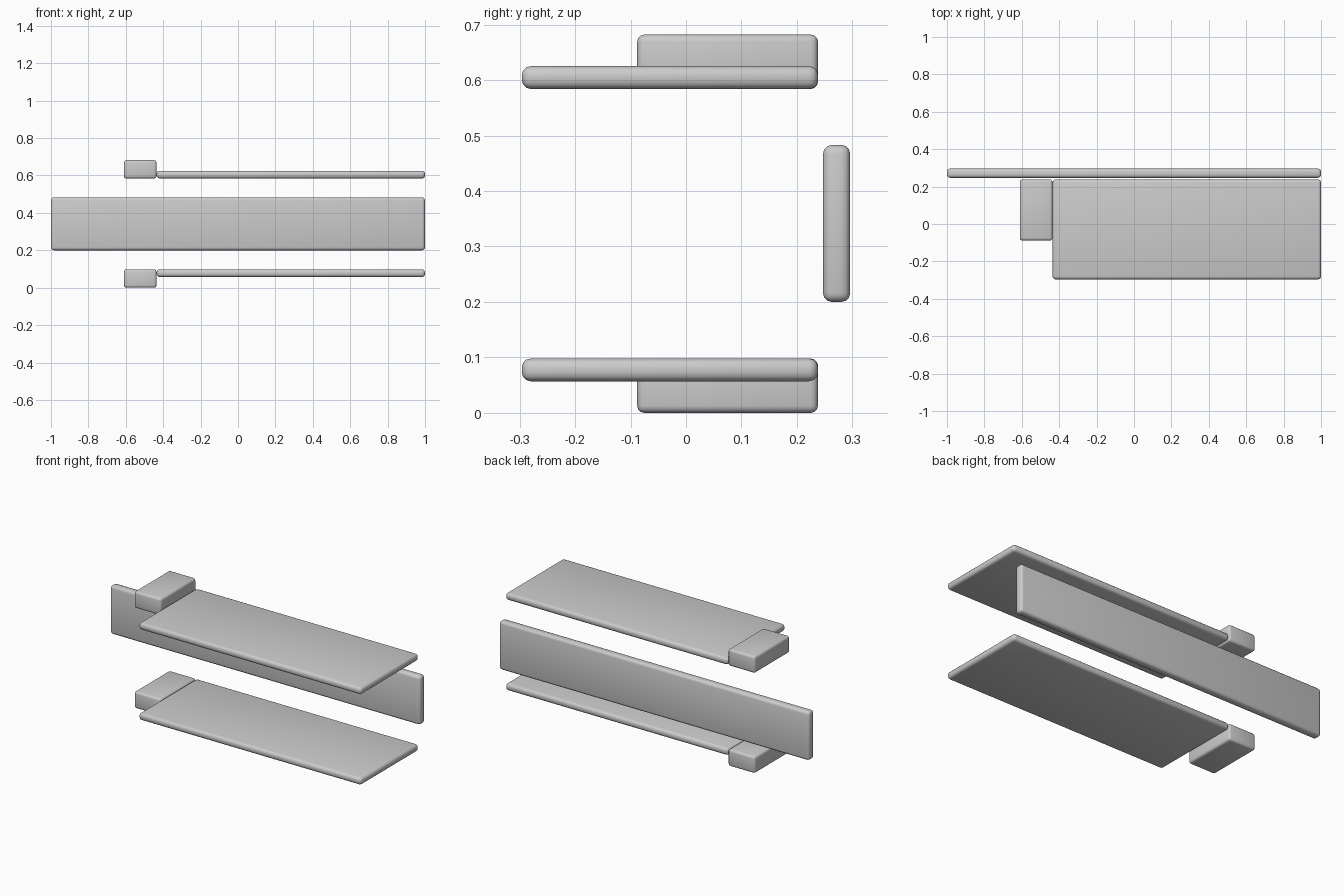
import bpy
from mathutils import Vector

cube = bpy.data.objects.get("Cube")
if cube:
    bpy.data.objects.remove(cube, do_unlink=True)

grey = bpy.data.materials.new("plain grey")
grey.use_nodes = True
grey.diffuse_color = (0.6, 0.6, 0.6, 1)
grey.node_tree.nodes["Principled BSDF"].inputs["Base Color"].default_value = (0.6, 0.6, 0.6, 1)

MID_Z = 0.341  # the shelves and blocks mirror about this height


def rounded_box(name, low, high, radius=0.016):
    """Box between two corners with rounded edges."""
    low, high = Vector(low), Vector(high)
    bpy.ops.mesh.primitive_cube_add(size=1, location=(low + high) / 2)
    box = bpy.context.object
    box.name = name
    box.scale = high - low
    bpy.ops.object.transform_apply(location=False, rotation=False, scale=True)
    bevel = box.modifiers.new("rounded edges", "BEVEL")
    bevel.width = radius
    bevel.segments = 3
    bevel.limit_method = "NONE"
    bpy.ops.object.modifier_apply(modifier=bevel.name)
    bpy.ops.object.shade_smooth()
    box.data.materials.append(grey)
    return box


def mirrored_pair(name, low, high, radius=0.016):
    """Upper box and its copy reflected to the lower level."""
    rounded_box("upper_" + name, low, high, radius)
    flipped_low = (low[0], low[1], 2 * MID_Z - high[2])
    flipped_high = (high[0], high[1], 2 * MID_Z - low[2])
    rounded_box("lower_" + name, flipped_low, flipped_high, radius)


# Upright back board
rounded_box("back_board", (-1, 0.247, 0.2), (1, 0.296, 0.483))

# Wide shelves and the thick end blocks beside them
mirrored_pair("shelf", (-0.435, -0.296, 0.584), (1, 0.238, 0.625))
mirrored_pair("end_block", (-0.61, -0.088, 0.584), (-0.436, 0.238, 0.682), 0.013)
